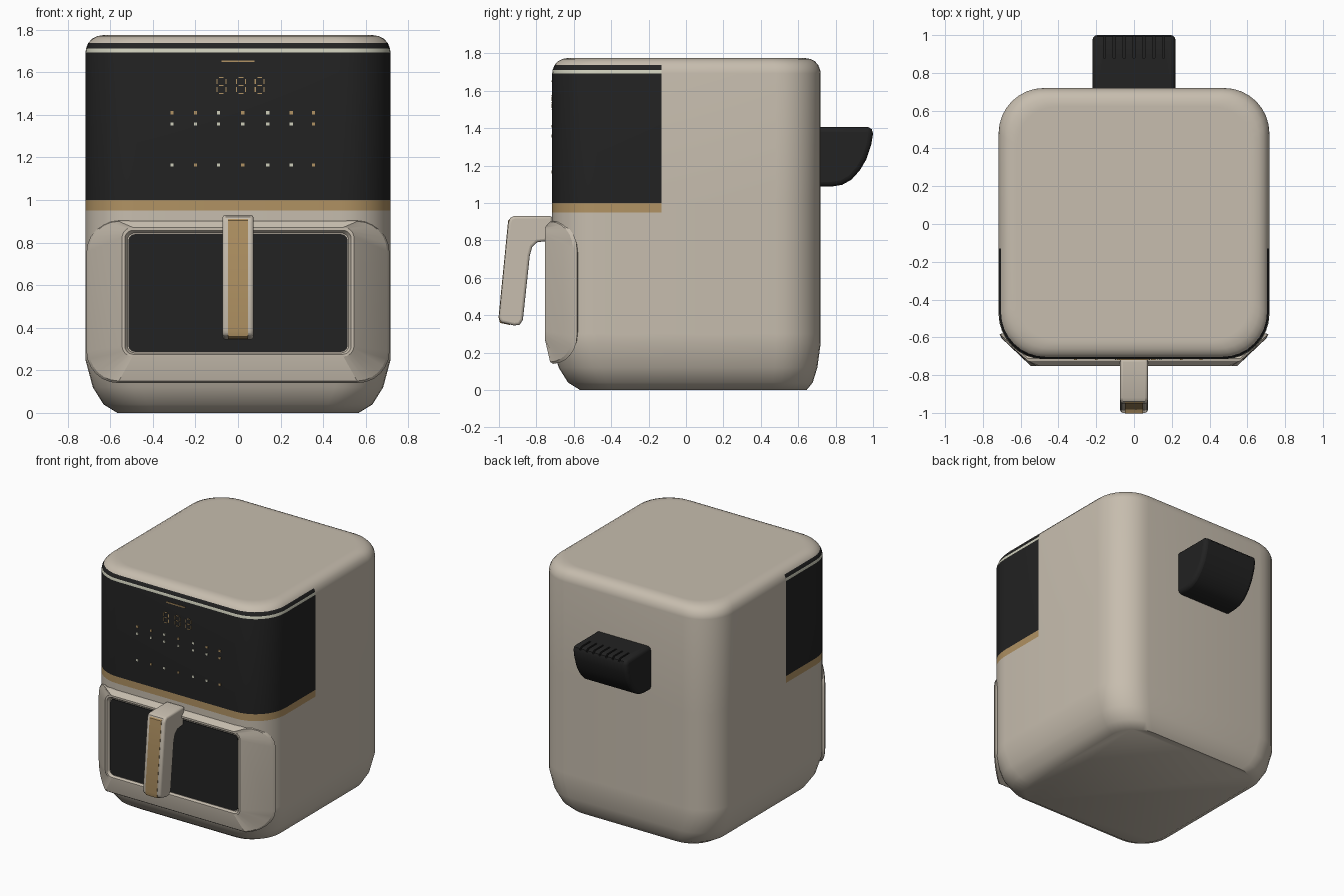
import bpy, bmesh, math
from mathutils import Vector

cube = bpy.data.objects.get("Cube")
if cube:
    bpy.data.objects.remove(cube, do_unlink=True)


def material(name, rgb, rough=0.5):
    m = bpy.data.materials.new(name)
    m.use_nodes = True
    m.diffuse_color = (*rgb, 1)
    bsdf = m.node_tree.nodes["Principled BSDF"]
    bsdf.inputs["Base Color"].default_value = (*rgb, 1)
    bsdf.inputs["Roughness"].default_value = rough
    return m


BEIGE = material("beige plastic", (0.57, 0.51, 0.425))
BLACK = material("black gloss", (0.016, 0.016, 0.016))
GOLD = material("gold trim", (0.44, 0.29, 0.125))
CREAM = material("pale cream", (0.62, 0.62, 0.5))


def finish(name, bm, mats, angle=35):
    bmesh.ops.recalc_face_normals(bm, faces=bm.faces[:])
    me = bpy.data.meshes.new(name)
    bm.to_mesh(me)
    bm.free()
    for m in mats:
        me.materials.append(m)
    ob = bpy.data.objects.new(name, me)
    bpy.context.collection.objects.link(ob)
    if angle:
        bpy.ops.object.select_all(action='DESELECT')
        ob.select_set(True)
        bpy.context.view_layer.objects.active = ob
        bpy.ops.object.shade_smooth_by_angle(angle=math.radians(angle))
    return ob


def round_rect(x, v0, v1, r, n=8):
    """Rounded rectangle outline, symmetric in its first axis."""
    pts = []
    corners = [(x - r, v1 - r), (r - x, v1 - r), (r - x, v0 + r), (x - r, v0 + r)]
    for q, (cx, cv) in enumerate(corners):
        for i in range(n + 1):
            a = math.pi / 2 * (q + i / n)
            pts.append((cx + r * math.cos(a), cv + r * math.sin(a)))
    return pts


def loft(rings):
    bm = bmesh.new()
    loops = [[bm.verts.new(p) for p in ring] for ring in rings]
    n = len(loops[0])
    for a, b in zip(loops, loops[1:]):
        for i in range(n):
            j = (i + 1) % n
            bm.faces.new((a[i], a[j], b[j], b[i]))
    bm.faces.new(loops[0])
    bm.faces.new(loops[-1])
    return bm


def extrude_profile(profile, half):
    return loft([[(x, y, z) for y, z in profile] for x in (-half, half)])


def add_box(bm, centre, size):
    made = bmesh.ops.create_cube(bm, size=1)
    for v in made["verts"]:
        v.co = Vector(centre) + v.co * Vector(size)
    return {f for v in made["verts"] for f in v.link_faces}


# Body: stacked rounded rectangles, split where the control panel ends
SPLIT = -0.13
W, FRONT, BACK = 0.717, -0.716, 0.72


def body_ring(z, inset):
    back_inset = inset * (0.5 if z < 0.5 else 1)
    x, r = W - inset, 0.24 - inset * 0.35
    pts = round_rect(x, FRONT + inset, BACK - back_inset, r)
    half = len(pts) // 2
    pts = pts[:half] + [(-x, SPLIT)] + pts[half:] + [(x, SPLIT)]
    return [(px, py, z) for px, py in pts]


levels = [(0, .15), (.04, .085), (.12, .035), (.25, 0), (.3, 0), (.95, 0), (1, 0),
          (1.693, 0), (1.712, .003), (1.737, .013), (1.757, .03), (1.77, .055),
          (1.775, .085), (1.775, .1)]
bm = loft([body_ring(*lv) for lv in levels])
for f in bm.faces:
    c = f.calc_center_median()
    if c.y < SPLIT and .95 < c.z < 1.737 and len(f.verts) == 4:
        f.material_index = 2 if c.z < 1 else 3 if 1.693 < c.z < 1.712 else 1
finish("body", bm, [BEIGE, BLACK, GOLD, CREAM], 40)


# Raised drawer bezel that wraps around the front corners
def bezel_ring(half, z0, z1, r, y, wrap=0):
    return [(x, y + wrap * max(0, abs(x) - .55), z)
            for x, z in round_rect(half, z0, z1, r, 6)]


finish("drawer_bezel", loft([
    bezel_ring(.6, .25, .8, .12, -.5),
    bezel_ring(.69, .16, .885, .15, -.69, .8),
    bezel_ring(.712, .14, .903, .15, -.722, .86),
    bezel_ring(.7, .15, .9, .14, -.735, .86),
    bezel_ring(.545, .265, .872, .05, -.753),
    bezel_ring(.532, .275, .858, .04, -.753),
    bezel_ring(.52, .282, .845, .035, -.733),
]), [BEIGE], 20)

# Dark drawer window
finish("drawer_window", loft([[(x, y, z) for x, z in round_rect(.515, .287, .84, .03, 3)]
                              for y in (-.73, -.738)]), [BLACK])

# Handle with gold inlay along its sloping front
handle = finish("handle", extrude_profile([
    (-.715, .93), (-.92, .93), (-.94, .92), (-.95, .895), (-1.0, .39), (-.992, .362),
    (-.92, .345), (-.89, .348), (-.872, .375), (-.835, .72), (-.822, .765),
    (-.795, .79), (-.715, .8)], .073), [BEIGE])
bev = handle.modifiers.new("soft_edges", 'BEVEL')
bev.width, bev.segments, bev.limit_method, bev.angle_limit = .014, 3, 'ANGLE', 1.0
finish("handle_inlay", extrude_profile([
    (-.94, .915), (-.951, .905), (-1.002, .39), (-.995, .359), (-.94, .347),
    (-.94, .37), (-.98, .39)], .047), [GOLD])

# Rear air outlet, with slots cut across its top edge
vent = finish("rear_vent", extrude_profile([
    (.68, 1.405), (.975, 1.405), (.993, 1.395), (1.0, 1.37), (.99, 1.31), (.965, 1.235),
    (.93, 1.175), (.885, 1.125), (.835, 1.097), (.78, 1.088), (.68, 1.088)], .22), [BLACK])
bev = vent.modifiers.new("soft_edges", 'BEVEL')
bev.width, bev.segments, bev.limit_method, bev.angle_limit = .025, 3, 'ANGLE', 1.0
bm = bmesh.new()
for i in range(7):
    add_box(bm, (-.156 + i * .052, .96, 1.41), (.012, .16, .05))
slots = finish("vent_slot_cutter", bm, [BLACK], 0)
slots.hide_render = True
slots.hide_set(True)
cut = vent.modifiers.new("slots", 'BOOLEAN')
cut.object, cut.operation, cut.solver = slots, 'DIFFERENCE', 'EXACT'

# Control panel marks: thin plates, gold or cream
bm = bmesh.new()


def mark(x, z, w, h, cream=False):
    for f in add_box(bm, (x, FRONT - .001, z), (w, .006, h)):
        f.material_index = int(cream)


mark(0, 1.652, .155, .008)
# Display segments
for cx in (-.078, .014, .102):
    for dz in (-.037, 0, .037):
        mark(cx, 1.538 + dz, .022, .005)
    for dx in (-.021, .021):
        for dz in (-.019, .019):
            mark(cx + dx, 1.538 + dz, .005, .024)
# Touch buttons, 'c' for cream and 'g' for gold
columns = (-.31, -.2, -.092, .022, .14, .25, .355)
for z, row in ((1.41, "ggcgcgg"), (1.358, "ccccccg"), (1.165, "cgcgccg")):
    for x, tone in zip(columns, row):
        mark(x, z, .015, .015, tone == "c")
finish("panel_marks", bm, [GOLD, CREAM], 0)
